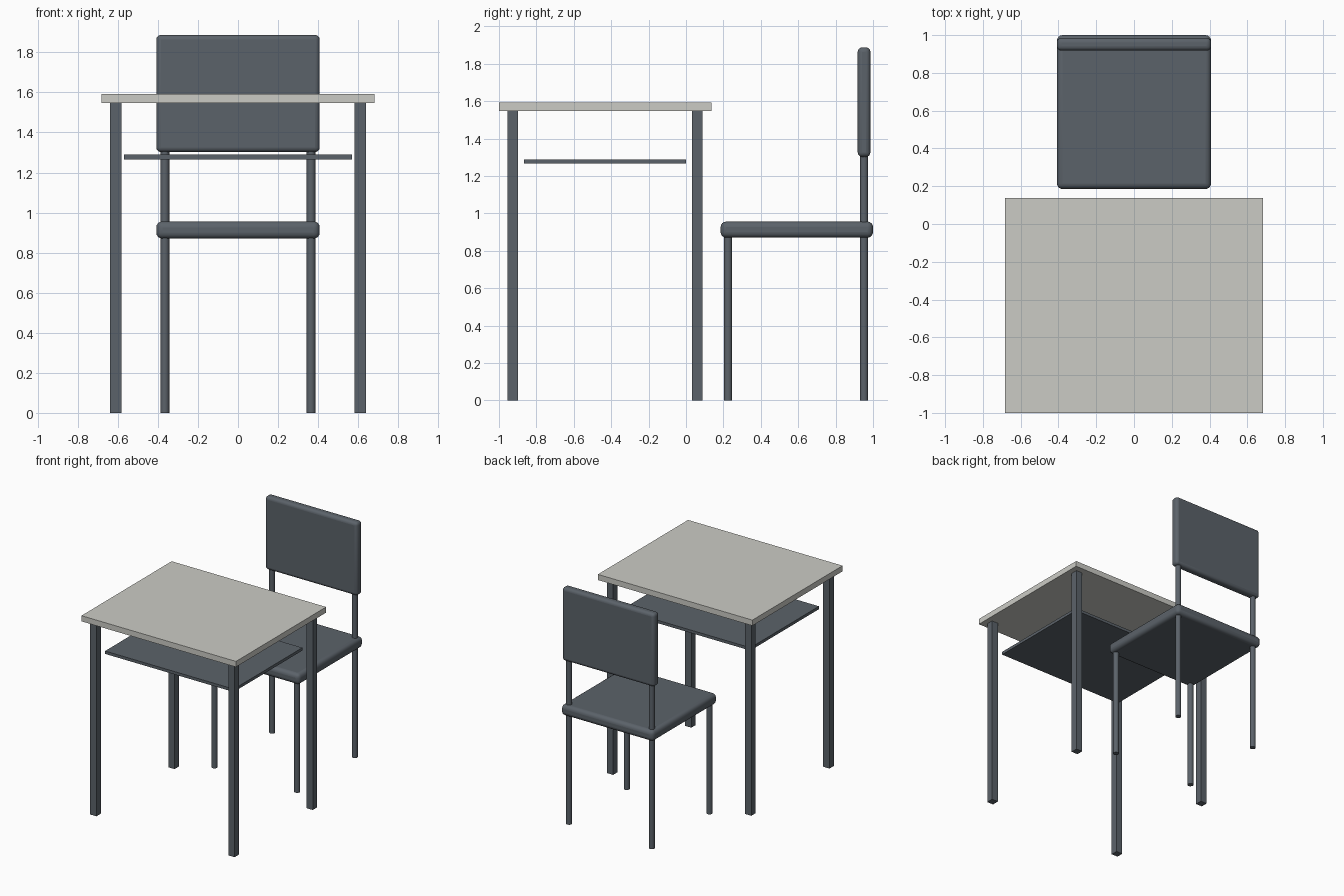
import bpy
from mathutils import Vector

if "Cube" in bpy.data.objects:
    bpy.data.objects.remove(bpy.data.objects["Cube"], do_unlink=True)


def material(name, rgb):
    m = bpy.data.materials.new(name)
    m.use_nodes = True
    m.diffuse_color = (*rgb, 1)
    m.node_tree.nodes["Principled BSDF"].inputs["Base Color"].default_value = (*rgb, 1)
    return m


slate = material("slate grey", (0.105, 0.123, 0.143))
pale = material("pale stone", (0.60, 0.60, 0.56))


def box(name, low, high, mat, bevel=0, segments=1):
    """Box between two corners, with optional rounded edges."""
    low, high = Vector(low), Vector(high)
    bpy.ops.mesh.primitive_cube_add(size=1, location=(low + high) / 2)
    ob = bpy.context.object
    ob.name = name
    ob.scale = high - low
    bpy.ops.object.transform_apply(location=False, rotation=False, scale=True)
    ob.data.materials.append(mat)
    if bevel:
        mod = ob.modifiers.new("rounded edges", 'BEVEL')
        mod.width = bevel
        mod.segments = segments
        bpy.ops.object.shade_smooth_by_angle()
    return ob


def rod(name, x, y, height, radius=0.022):
    """Round upright standing on the floor."""
    bpy.ops.mesh.primitive_cylinder_add(vertices=16, radius=radius, depth=height,
                                        location=(x, y, height / 2))
    ob = bpy.context.object
    ob.name = name
    ob.data.materials.append(slate)
    bpy.ops.object.shade_smooth_by_angle()


# Desk top and the shelf below it
box("desk_top", (-0.682, -1.0, 1.547), (0.682, 0.137, 1.592), pale)
box("desk_shelf", (-0.568, -0.865, 1.266), (0.568, 0.0, 1.289), slate)

# Desk legs and chair legs, left and right
for side, s in (("left", 1), ("right", -1)):
    for end, y in (("front", -0.926), ("back", 0.06)):
        x = s * 0.61
        box(f"desk_leg_{end}_{side}", (x - 0.028, y - 0.028, 0),
            (x + 0.028, y + 0.028, 1.547), slate)
    rod(f"chair_leg_front_{side}", s * 0.365, 0.225, 0.9)
    rod(f"chair_leg_back_{side}", s * 0.365, 0.952, 1.34)

# Padded seat and backrest
box("chair_seat", (-0.408, 0.185, 0.87), (0.408, 1.0, 0.956), slate, 0.03, 4)
box("chair_backrest", (-0.408, 0.918, 1.302), (0.408, 0.986, 1.887), slate, 0.024, 4)
